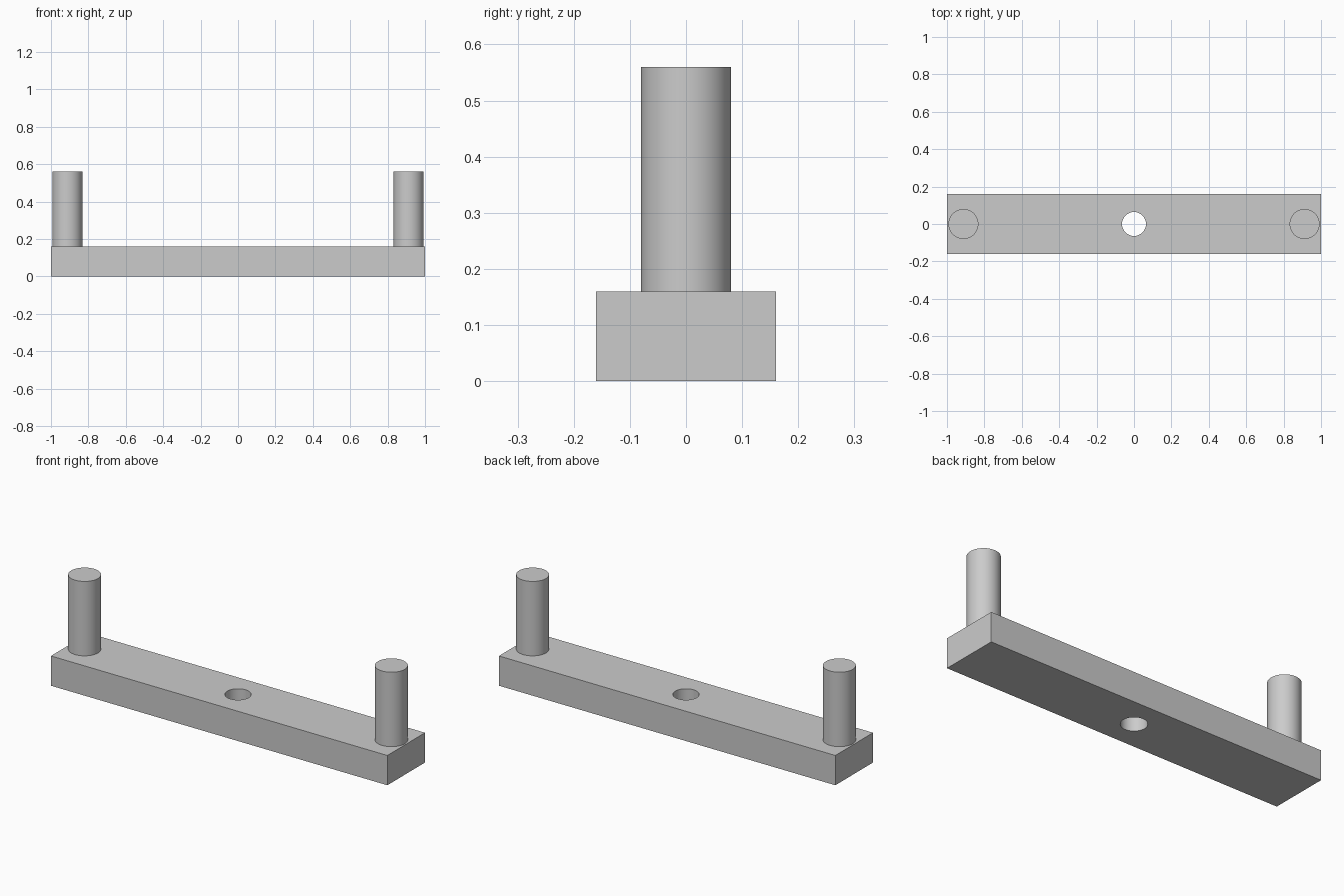
import bpy
import math

if "Cube" in bpy.data.objects:
    bpy.data.objects.remove(bpy.data.objects["Cube"], do_unlink=True)

BAR_LENGTH, BAR_DEPTH, BAR_HEIGHT = 2.0, 0.32, 0.16
PEG_X, PEG_RADIUS, PEG_TOP = 0.912, 0.08, 0.56
HOLE_RADIUS = 0.064

grey = bpy.data.materials.new("light grey")
grey.use_nodes = True
colour = (0.6, 0.6, 0.6, 1)
grey.diffuse_color = colour
grey.node_tree.nodes["Principled BSDF"].inputs["Base Color"].default_value = colour


def cylinder(name, radius, bottom, top, x=0):
    bpy.ops.mesh.primitive_cylinder_add(
        vertices=64, radius=radius, depth=top - bottom,
        location=(x, 0, (top + bottom) / 2))
    obj = bpy.context.object
    obj.name = name
    obj.data.materials.append(grey)
    return obj


def smooth(obj):
    bpy.ops.object.select_all(action='DESELECT')
    obj.select_set(True)
    bpy.context.view_layer.objects.active = obj
    bpy.ops.object.shade_smooth_by_angle(angle=math.radians(30))


# Base bar
bpy.ops.mesh.primitive_cube_add(size=1, location=(0, 0, BAR_HEIGHT / 2))
bar = bpy.context.object
bar.name = "base_bar"
bar.scale = (BAR_LENGTH, BAR_DEPTH, BAR_HEIGHT)
bpy.ops.object.transform_apply(location=False, rotation=False, scale=True)
bar.data.materials.append(grey)

# Round hole through the middle of the bar
cutter = cylinder("hole_cutter", HOLE_RADIUS, -0.1, BAR_HEIGHT + 0.1)
cutter.hide_render = True
hole = bar.modifiers.new("centre_hole", 'BOOLEAN')
hole.operation = 'DIFFERENCE'
hole.solver = 'EXACT'
hole.object = cutter
bpy.context.view_layer.objects.active = bar
bpy.ops.object.modifier_apply(modifier=hole.name)
bpy.data.objects.remove(cutter, do_unlink=True)
smooth(bar)

# Upright pegs at both ends
for side, name in ((1, "left_peg"), (-1, "right_peg")):
    smooth(cylinder(name, PEG_RADIUS, BAR_HEIGHT, PEG_TOP, side * PEG_X))
